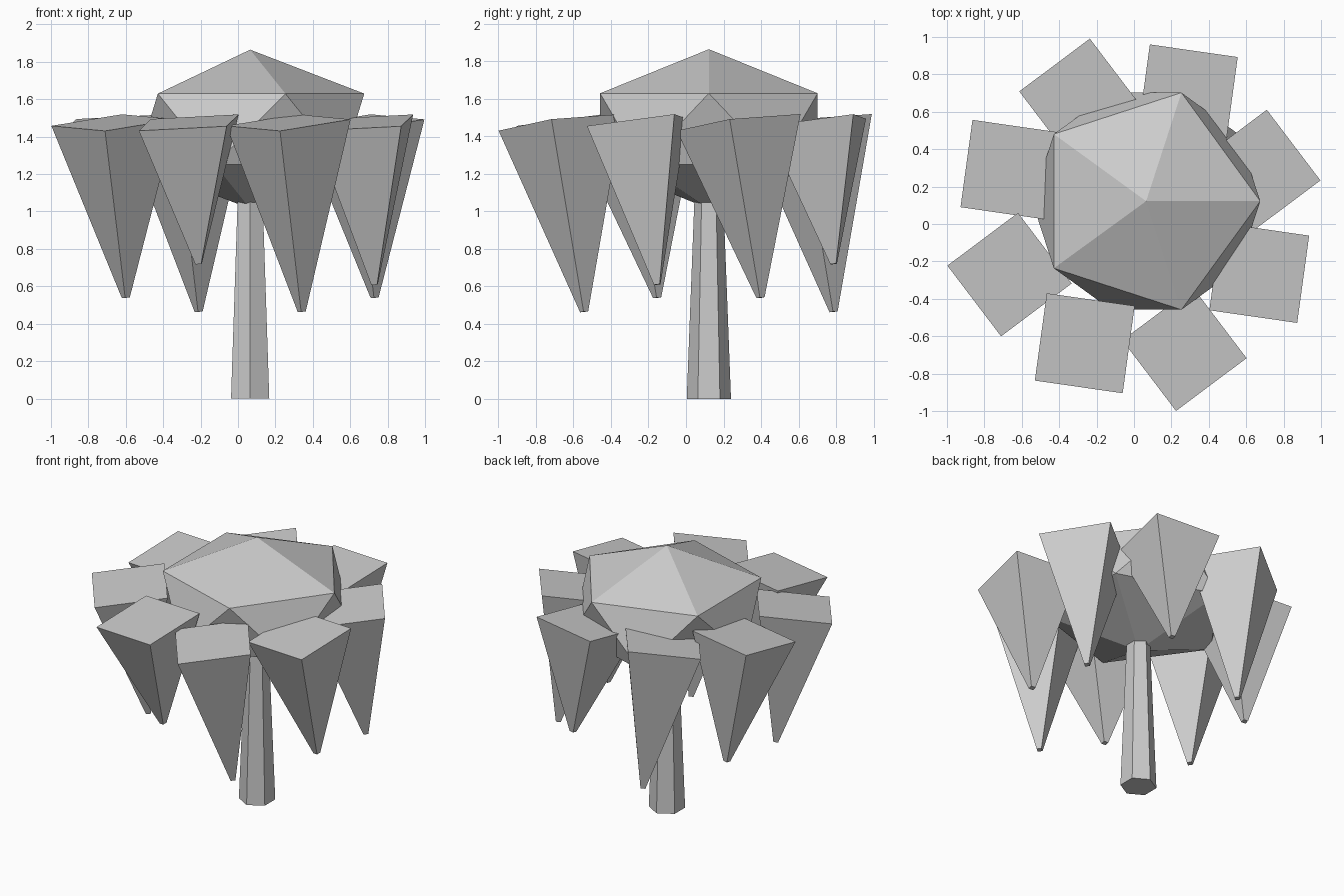
import bpy, bmesh
from math import cos, sin, pi, radians
from mathutils import Matrix, Vector

cube = bpy.data.objects.get("Cube")
if cube:
    bpy.data.objects.remove(cube, do_unlink=True)

CENTRE = Vector((0.065, 0.122, 0))

grey = bpy.data.materials.new("plain_grey")
grey.use_nodes = True
colour = (0.6, 0.6, 0.6, 1)
grey.diffuse_color = colour
grey.node_tree.nodes["Principled BSDF"].inputs["Base Color"].default_value = colour


def finish(name, bm):
    """Turn a bmesh into a flat shaded grey object."""
    bmesh.ops.recalc_face_normals(bm, faces=bm.faces)
    mesh = bpy.data.meshes.new(name)
    bm.to_mesh(mesh)
    bm.free()
    mesh.materials.append(grey)
    obj = bpy.data.objects.new(name, mesh)
    bpy.context.collection.objects.link(obj)
    return obj


def frustum(name, sides, start, bottom, r_bottom, top, r_top):
    """Closed tapered prism whose ends are square to its axis."""
    axis = (top - bottom).normalized()
    tilt = Vector((0, 0, 1)).rotation_difference(axis).to_matrix()
    bm = bmesh.new()
    rings = []
    for centre, r in ((bottom, r_bottom), (top, r_top)):
        angles = [start + 2 * pi * i / sides for i in range(sides)]
        rings.append([bm.verts.new(centre + tilt @ Vector((r * cos(a), r * sin(a), 0)))
                      for a in angles])
    low, high = rings
    bm.faces.new(low)
    bm.faces.new(high)
    for i in range(sides):
        j = (i + 1) % sides
        bm.faces.new((low[i], low[j], high[j], high[i]))
    return finish(name, bm)


# Six-sided trunk
frustum("trunk", 6, pi / 2, CENTRE, 0.118, CENTRE + Vector((0, 0, 1.2)), 0.072)

# Faceted crown, a flattened icosahedron
bm = bmesh.new()
place = Matrix.Translation(CENTRE + Vector((0, 0, 1.44))) @ Matrix.Diagonal((0.682, 0.682, 0.425, 1))
bmesh.ops.create_icosphere(bm, subdivisions=1, radius=1, matrix=place)
finish("crown", bm)

# Ring of hanging four-sided spikes, all leaning the same way
TOP_Z = 1.475
tip_heights = (0.54, 0.72, 0.465, 0.61)
for k in range(8):
    angle = radians(22.5 + 45 * k)
    tip_z = tip_heights[k % 4]
    tip = CENTRE + Vector((0.72 * cos(angle), 0.72 * sin(angle), tip_z))
    top = tip + Vector((-0.07, -0.125, 1)) * (TOP_Z - tip_z)
    turn = radians(37 + 45 * ((k + 1) % 2))
    frustum(f"hanging_spike_{k + 1}", 4, turn, tip, 0.022, top, 0.336)
